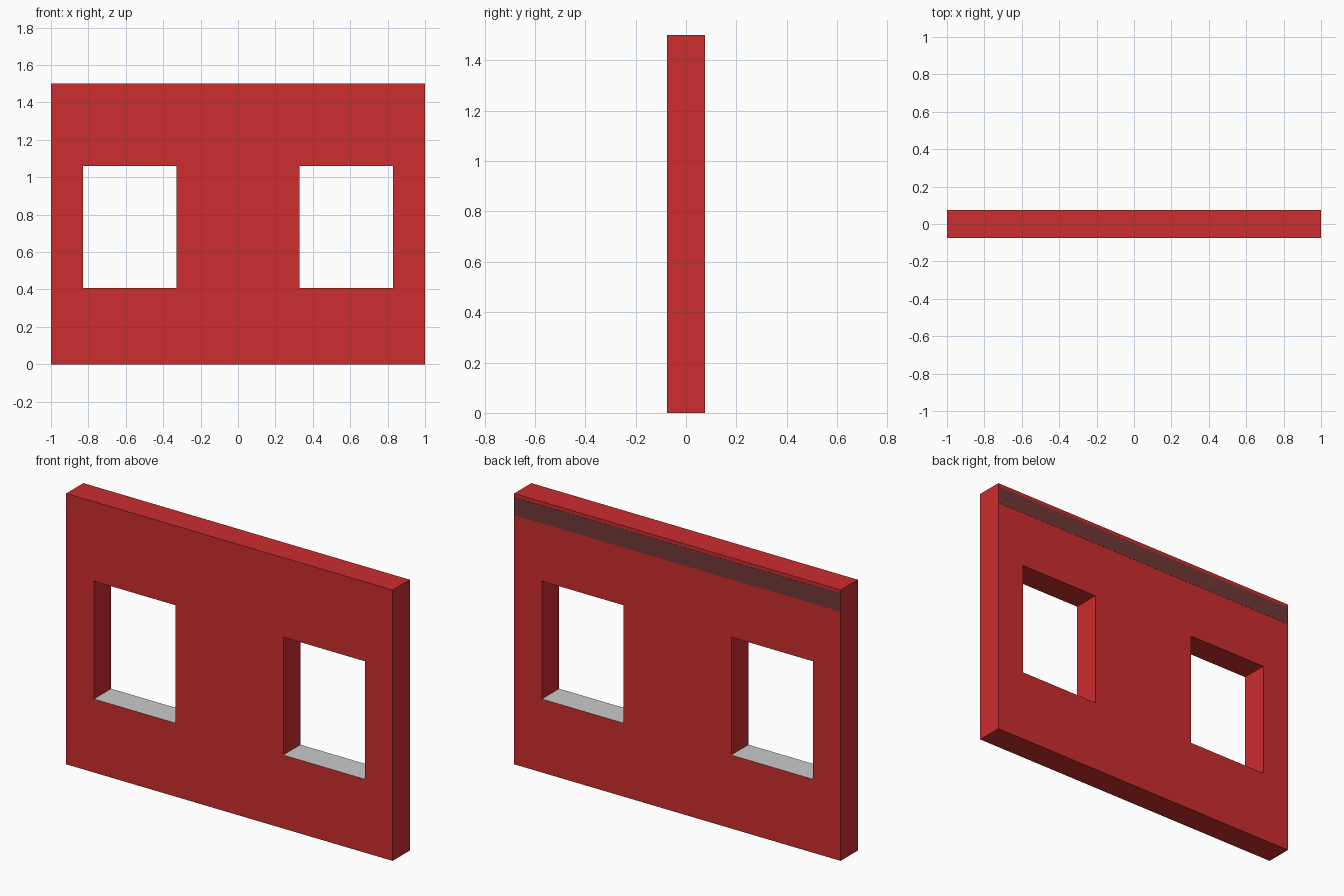
import bpy, bmesh

if "Cube" in bpy.data.objects:
    bpy.data.objects.remove(bpy.data.objects["Cube"])

def material(name, rgb):
    m = bpy.data.materials.new(name)
    lin = [(c / 255 / 12.92) if c < 10 else ((c / 255 + 0.055) / 1.055) ** 2.4 for c in rgb]
    m.diffuse_color = (*lin, 1)
    m.use_nodes = True
    m.node_tree.nodes["Principled BSDF"].inputs["Base Color"].default_value = m.diffuse_color
    return m

red = material("wall red", (204, 45, 46))
grey = material("sill grey", (203, 203, 203))
dark = material("dark trim", (113, 56, 56))

HALF = 0.075          # half the wall thickness
XS = (-1, -0.83, -0.33, 0.33, 0.83, 1)
ZS = (0, 0.407, 1.06, 1.5)

def finish(bm, name, mats):
    bmesh.ops.recalc_face_normals(bm, faces=bm.faces)
    me = bpy.data.meshes.new(name)
    for m in mats:
        me.materials.append(m)
    if len(mats) > 1:   # upward faces low in the wall are the window sills
        bm.normal_update()
        for f in bm.faces:
            z = f.calc_center_median().z
            f.material_index = int(f.normal.z > 0.9 and z < 1)
    bm.to_mesh(me)
    bm.free()
    ob = bpy.data.objects.new(name, me)
    bpy.context.collection.objects.link(ob)
    return ob

# Wall: grid profile with the two window cells left out, extruded through y
bm = bmesh.new()
verts = [[bm.verts.new((x, -HALF, z)) for z in ZS] for x in XS]
for i in range(len(XS) - 1):
    for j in range(len(ZS) - 1):
        if j == 1 and i in (1, 3):
            continue
        bm.faces.new((verts[i][j], verts[i + 1][j], verts[i + 1][j + 1], verts[i][j + 1]))
ext = bmesh.ops.extrude_face_region(bm, geom=bm.faces[:], use_keep_orig=True)
bmesh.ops.translate(bm, vec=(0, 2 * HALF, 0),
                    verts=[g for g in ext["geom"] if isinstance(g, bmesh.types.BMVert)])
finish(bm, "wall", (red, grey))

# Thin dark trim band along the top of the back face
bm = bmesh.new()
bmesh.ops.create_cube(bm, size=1)
for v in bm.verts:
    v.co = (v.co.x * 2, HALF + v.co.y * 0.002, 1.43 + v.co.z * 0.1)
finish(bm, "back_trim", (dark,))
